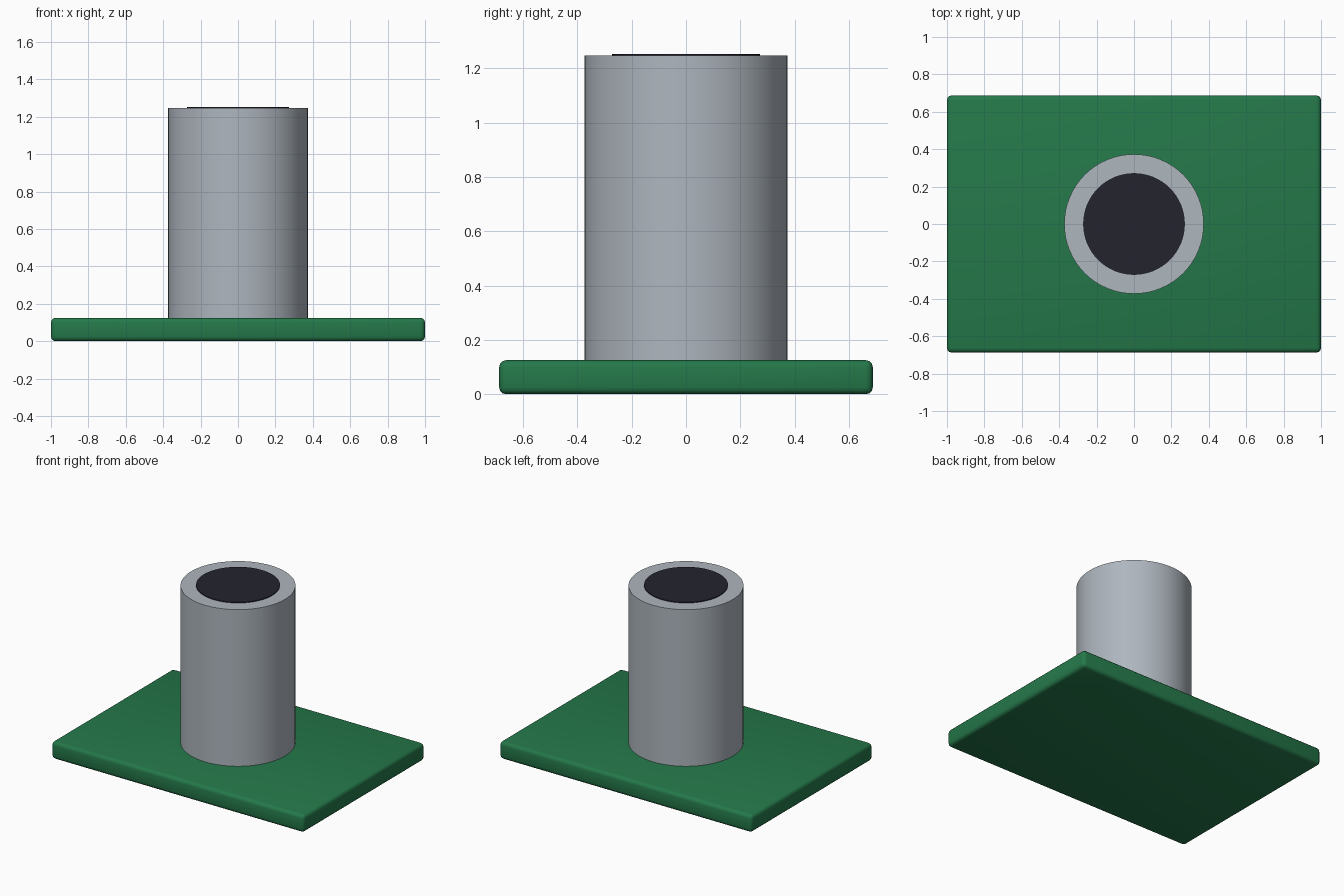
import bpy

if "Cube" in bpy.data.objects:
    bpy.data.objects.remove(bpy.data.objects["Cube"])


def material(name, rgb):
    m = bpy.data.materials.new(name)
    m.diffuse_color = (*rgb, 1)
    m.use_nodes = True
    m.node_tree.nodes["Principled BSDF"].inputs["Base Color"].default_value = m.diffuse_color
    return m


green = material("board green", (0.018, 0.188, 0.068))
grey = material("metal grey", (0.423, 0.468, 0.515))
dark = material("dark cap", (0.017, 0.017, 0.028))


def cylinder(name, radius, bottom, top, mat):
    bpy.ops.mesh.primitive_cylinder_add(vertices=64, radius=radius, depth=top - bottom,
                                        location=(0, 0, (bottom + top) / 2))
    ob = bpy.context.object
    ob.name = name
    ob.data.materials.append(mat)
    bpy.ops.object.shade_smooth_by_angle()
    return ob


# Board with rounded edges
bpy.ops.mesh.primitive_cube_add(size=1, location=(0, 0, 0.0625))
board = bpy.context.object
board.name = "base_board"
board.scale = (2, 1.375, 0.125)
bpy.ops.object.transform_apply(location=False, rotation=False, scale=True)
board.data.materials.append(green)
bevel = board.modifiers.new("rounded_edges", 'BEVEL')
bevel.width = 0.025
bevel.segments = 3
bpy.ops.object.modifier_apply(modifier=bevel.name)
bpy.ops.object.shade_smooth_by_angle()

# Upright can and its dark top disc
cylinder("can_body", 0.373, 0.12, 1.247, grey)
cylinder("top_disc", 0.272, 1.244, 1.253, dark)
